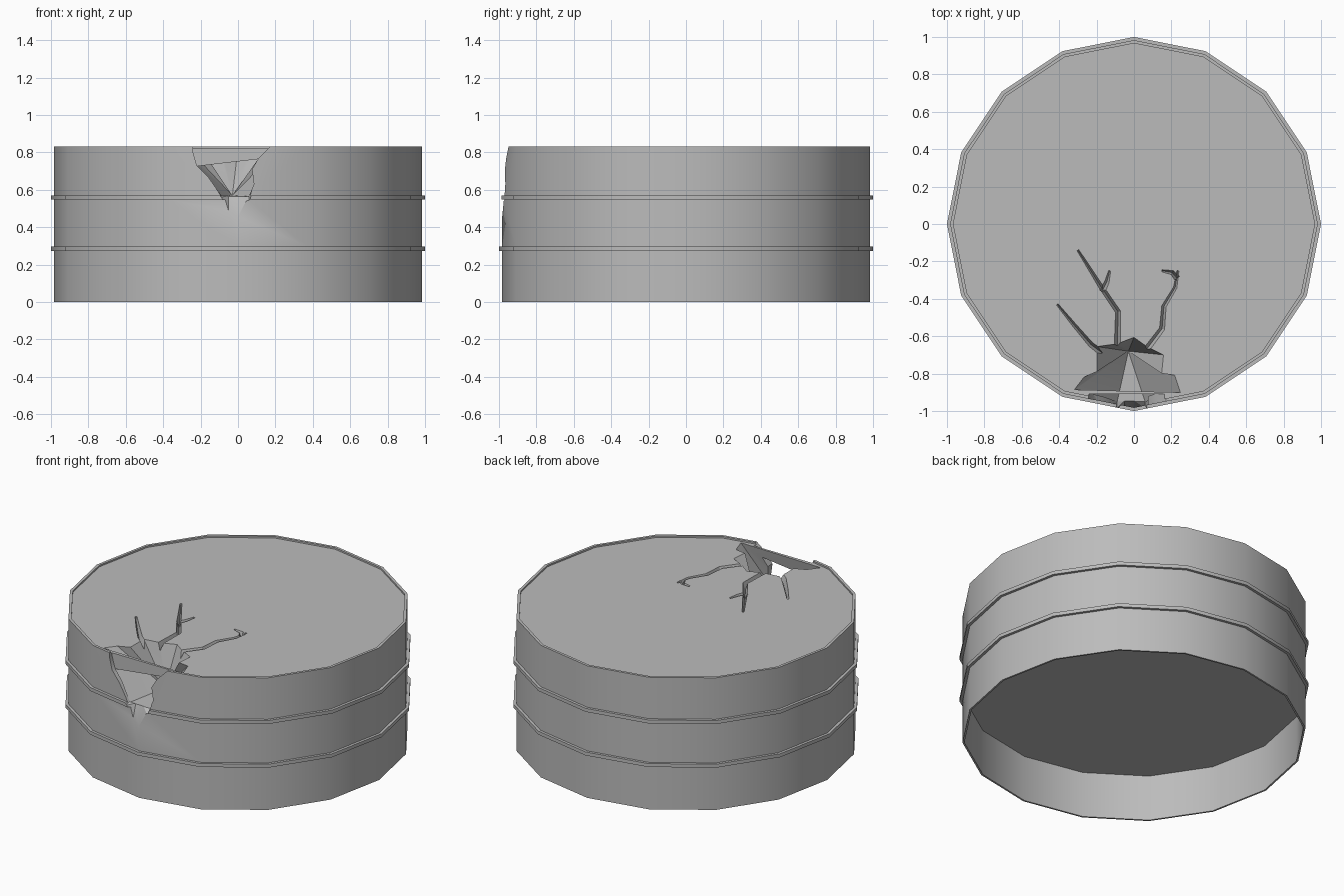
import bpy
import bmesh
import math
from mathutils import Vector

old = bpy.data.objects.get("Cube")
if old:
    bpy.data.objects.remove(old, do_unlink=True)

grey = bpy.data.materials.new("stone_grey")
grey.use_nodes = True
GREY = (0.5, 0.5, 0.5, 1)
grey.diffuse_color = GREY
grey.node_tree.nodes["Principled BSDF"].inputs["Base Color"].default_value = GREY


def finish(bm, name):
    bmesh.ops.recalc_face_normals(bm, faces=bm.faces[:])
    mesh = bpy.data.meshes.new(name)
    bm.to_mesh(mesh)
    bm.free()
    mesh.materials.append(grey)
    obj = bpy.data.objects.new(name, mesh)
    bpy.context.collection.objects.link(obj)
    return obj


def loft(name, rings):
    """Closed solid through matching rings of points."""
    bm = bmesh.new()
    rows = [[bm.verts.new(p) for p in ring] for ring in rings]
    n = len(rows[0])
    for a, b in zip(rows, rows[1:]):
        for i in range(n):
            j = (i + 1) % n
            bm.faces.new((a[i], a[j], b[j], b[i]))
    bm.faces.new(rows[0])
    bm.faces.new(rows[-1][::-1])
    bmesh.ops.triangulate(bm, faces=bm.faces[:])
    return finish(bm, name)


# Drum: thin wall, raised rim, two bands, recessed underside
TOP, RIM, WALL, INNER = 0.822, 0.832, 0.983, 0.966
profile = [(0, TOP), (INNER, TOP), (INNER, RIM), (WALL, RIM)]
for z in (0.56, 0.285):
    profile += [(WALL, z + 0.011), (1, z + 0.011), (1, z - 0.011), (WALL, z - 0.011)]
profile += [(WALL, 0), (0.972, 0), (0.972, 0.29), (0, 0.29)]

bm = bmesh.new()
pts = [bm.verts.new((r, 0, z)) for r, z in profile]
edges = [bm.edges.new(pair) for pair in zip(pts, pts[1:])]
bmesh.ops.spin(bm, geom=pts + edges, axis=(0, 0, 1), cent=(0, 0, 0),
               steps=16, angle=math.tau)
bmesh.ops.remove_doubles(bm, verts=bm.verts[:], dist=0.0005)
bmesh.ops.dissolve_limit(bm, angle_limit=0.01, verts=bm.verts[:], edges=bm.edges[:])
drum = finish(bm, "cracked_drum")

# Crater: facets fanning from a deep apex to a ragged edge on the top
edge = [(0.25, -0.9), (0.22, -0.81), (0.15, -0.8), (0.16, -0.7), (0.07, -0.655),
        (0, -0.605), (-0.09, -0.64), (-0.2, -0.655), (-0.2, -0.79), (-0.27, -0.82),
        (-0.32, -0.885)]
bm = bmesh.new()
rim = [bm.verts.new((x, y, TOP + 0.003)) for x, y in edge]
lip = [bm.verts.new((x, -0.95, 0.565)) for x in (-0.09, 0.06)]
apex = bm.verts.new((-0.03, -0.68, 0.57))
loop = rim + lip
for i, v in enumerate(loop):
    bm.faces.new((v, loop[(i + 1) % len(loop)], apex))
bm.faces.new(rim)
bm.faces.new((rim[-1], lip[0], lip[1], rim[0]))
bmesh.ops.triangulate(bm, faces=bm.faces[:])
cutters = [finish(bm, "crater_cutter")]

# Wall notch: ragged opening in the front of the wall, narrowing to a tip
notch = [(-0.245, 0.88), (-0.24, 0.8), (-0.22, 0.73), (-0.16, 0.67), (-0.09, 0.56),
         (-0.05, 0.45), (0, 0.45), (0.06, 0.53), (0.085, 0.63), (0.075, 0.71),
         (0.11, 0.77), (0.17, 0.83), (0.17, 0.88)]
back = [(x, -0.945 if z < 0.6 else -0.91, max(z, 0.57)) for x, z in notch]
cutters.append(loft("notch_cutter", [[(x, -1.1, z) for x, z in notch],
                                     [(x, -0.985, z) for x, z in notch], back]))

# Cracks: tapering grooves running inwards from the crater
cracks = [
    [(-0.09, -0.68), (-0.085, -0.47), (-0.18, -0.33), (-0.23, -0.25), (-0.3, -0.14)],
    [(-0.17, -0.36), (-0.145, -0.31), (-0.13, -0.25)],
    [(0.06, -0.68), (0.15, -0.56), (0.16, -0.44), (0.22, -0.34), (0.235, -0.25)],
    [(0.23, -0.29), (0.205, -0.26), (0.15, -0.25)],
    [(-0.17, -0.69), (-0.23, -0.645), (-0.32, -0.54), (-0.41, -0.43)],
]
for path in cracks:
    path = [Vector(p) for p in path]
    rings = []
    for i, p in enumerate(path):
        along = (path[min(i + 1, len(path) - 1)] - path[max(i - 1, 0)]).normalized()
        fade = 1 - 0.85 * i / (len(path) - 1)
        side = Vector((-along.y, along.x)) * 0.018 * fade ** 0.5
        a, b = p + side, p - side
        rings.append([(a.x, a.y, TOP + 0.005), (b.x, b.y, TOP + 0.005),
                      (p.x, p.y, TOP - 0.05 * fade ** 0.5)])
    cutters.append(loft("crack_cutter", rings))

# Carve the damage out of the drum
bpy.ops.object.select_all(action='DESELECT')
bpy.context.view_layer.objects.active = drum
drum.select_set(True)
for cutter in cutters:
    cutter.hide_render = True
    mod = drum.modifiers.new("carve", 'BOOLEAN')
    mod.operation = 'DIFFERENCE'
    mod.solver = 'EXACT'
    mod.object = cutter
    bpy.ops.object.modifier_apply(modifier=mod.name)
    bpy.data.objects.remove(cutter, do_unlink=True)

bpy.ops.object.shade_smooth_by_angle(angle=math.radians(30))
